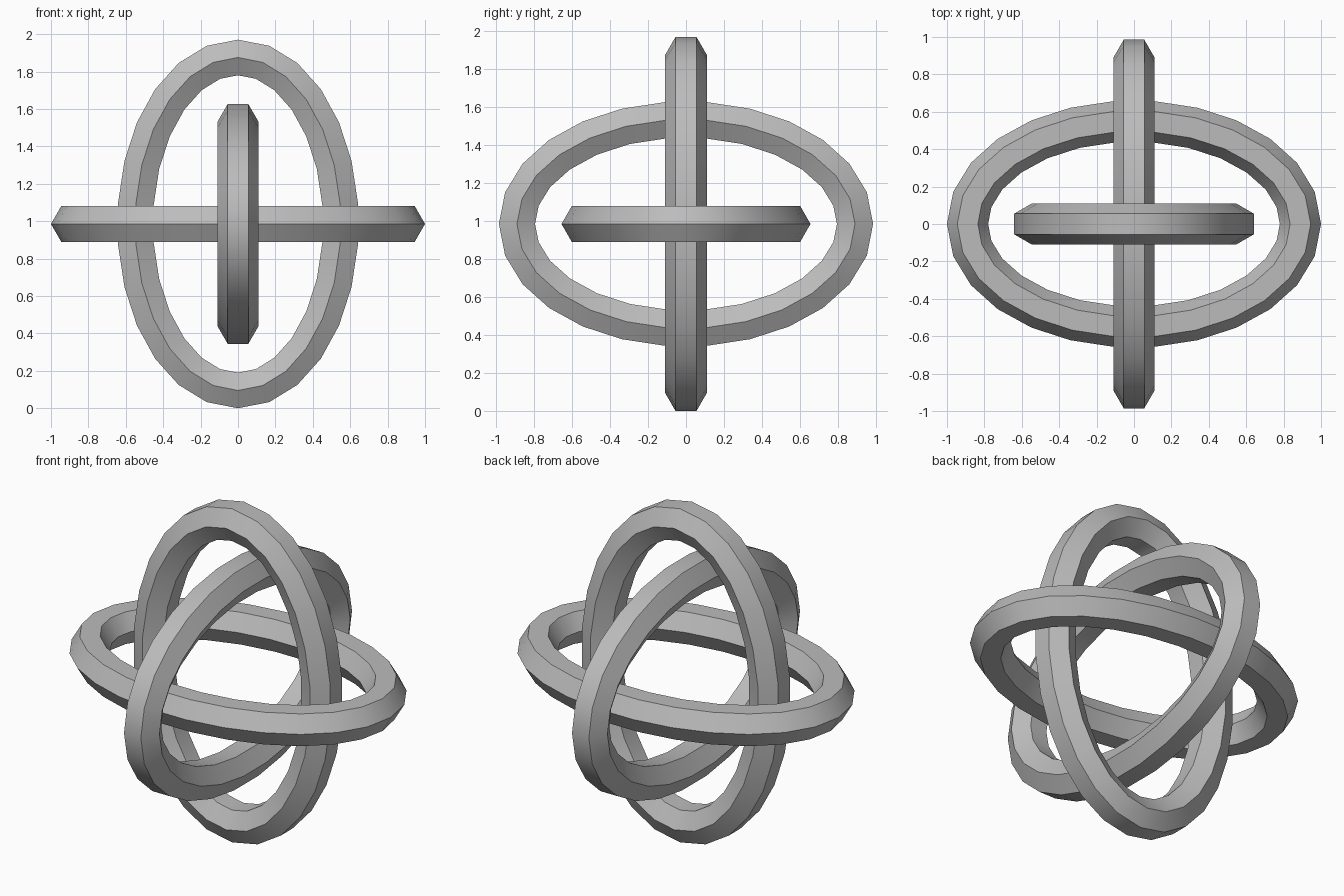
import bpy, bmesh, math
from mathutils import Vector, Matrix

cube = bpy.data.objects.get("Cube")
if cube:
    bpy.data.objects.remove(cube, do_unlink=True)

LONG, SHORT = 0.89, 0.55      # semi-axes of the ring centre line
TUBE = 0.11                   # corner radius of the hexagonal section
STEPS, SIDES = 26, 6
CENTRE = Vector((0, 0, TUBE * math.cos(math.pi / 6) + LONG))

grey = bpy.data.materials.new("plain grey")
grey.use_nodes = True
colour = (0.5, 0.5, 0.5, 1)
grey.diffuse_color = colour
grey.node_tree.nodes["Principled BSDF"].inputs["Base Color"].default_value = colour


def elliptical_ring(name, long_axis, short_axis, twist):
    """Sweep a hexagon around an ellipse, keeping it square to the path."""
    u, v = Vector(long_axis), Vector(short_axis)
    w = u.cross(v)
    bm = bmesh.new()
    loops = []
    for i in range(STEPS):
        t = math.tau * i / STEPS
        point = u * LONG * math.cos(t) + v * SHORT * math.sin(t)
        out = (u * math.cos(t) / LONG + v * math.sin(t) / SHORT).normalized()
        loop = []
        for j in range(SIDES):
            a = math.tau * j / SIDES + twist
            loop.append(bm.verts.new(point + TUBE * (out * math.cos(a) + w * math.sin(a))))
        loops.append(loop)
    for i in range(STEPS):
        here, after = loops[i], loops[(i + 1) % STEPS]
        for j in range(SIDES):
            k = (j + 1) % SIDES
            bm.faces.new((here[j], after[j], after[k], here[k]))
    bmesh.ops.recalc_face_normals(bm, faces=bm.faces)
    mesh = bpy.data.meshes.new(name)
    bm.to_mesh(mesh)
    bm.free()
    mesh.materials.append(grey)
    ring = bpy.data.objects.new(name, mesh)
    ring.location = CENTRE
    bpy.context.collection.objects.link(ring)
    bpy.ops.object.select_all(action='DESELECT')
    ring.select_set(True)
    bpy.context.view_layer.objects.active = ring
    bpy.ops.object.shade_smooth_by_angle(angle=math.radians(30))


X, Y, Z = Matrix.Identity(3)
# Two upright rings have a flat outer band; the level ring has a pointed rim
elliptical_ring("upright_ring", Z, X, math.pi / 6)
elliptical_ring("cross_ring", Y, Z, math.pi / 6)
elliptical_ring("level_ring", X, Y, 0)
